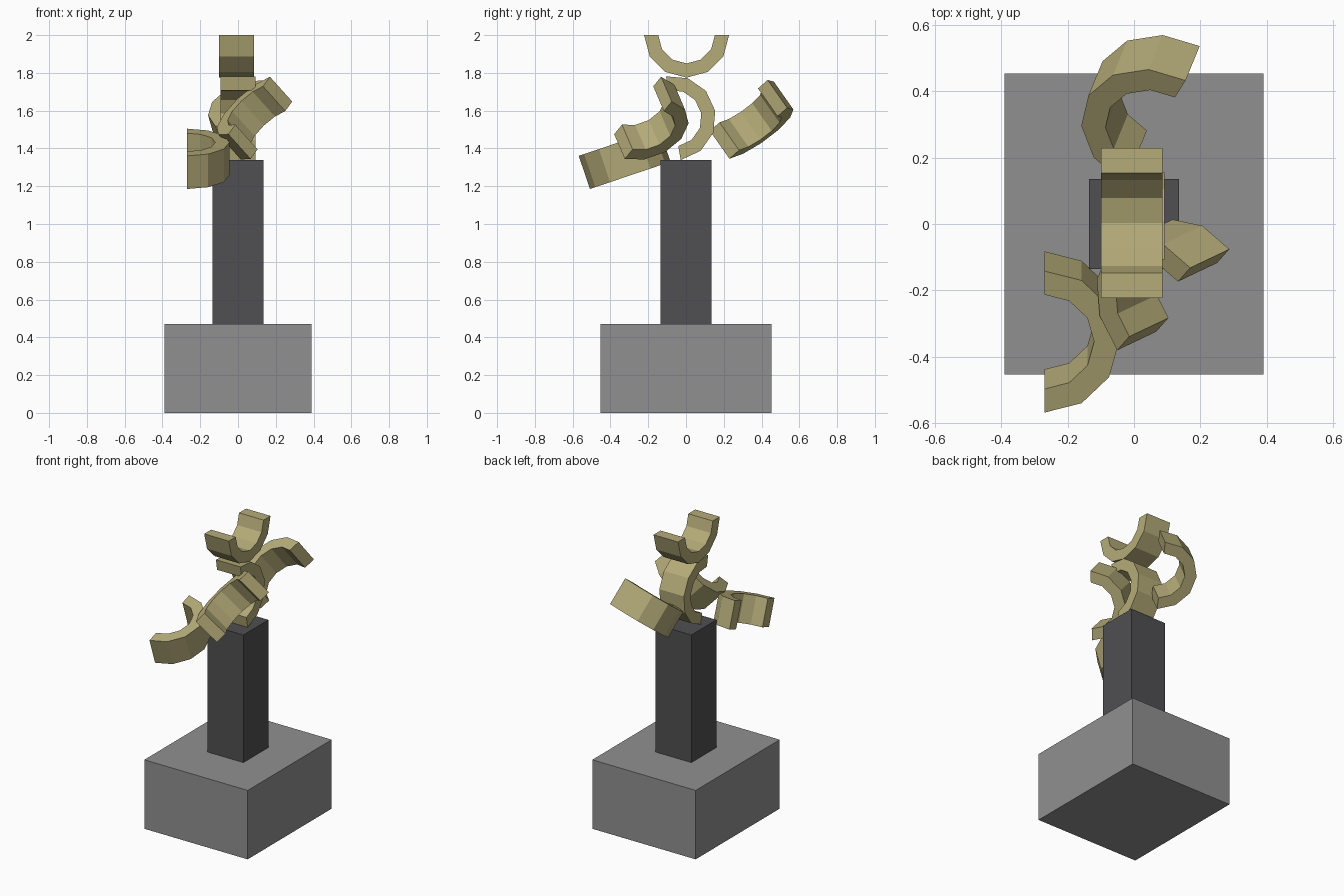
import bpy, bmesh, math
from mathutils import Vector

if "Cube" in bpy.data.objects:
    bpy.data.objects.remove(bpy.data.objects["Cube"])

R_OUT, R_IN, DEPTH, SEGS = 0.225, 0.15, 0.185, 6


def material(name, rgb):
    m = bpy.data.materials.new(name)
    m.diffuse_color = (*rgb, 1)
    m.use_nodes = True
    m.node_tree.nodes["Principled BSDF"].inputs["Base Color"].default_value = m.diffuse_color
    return m


def block(name, size, z0, mat):
    bpy.ops.mesh.primitive_cube_add(size=1, location=(0, 0, z0 + size[2] / 2))
    ob = bpy.context.object
    ob.name = name
    ob.scale = size
    bpy.ops.object.transform_apply(location=True, rotation=False, scale=True)
    ob.data.materials.append(mat)


def half_ring(name, centre, across, axis, bulge_hint, mat):
    """Six-sided half ring: 'across' joins its two ends, 'axis' is its width direction."""
    c, a = Vector(centre), Vector(across).normalized()
    w = Vector(axis)
    w = (w - a * w.dot(a)).normalized()
    b = w.cross(a)
    if b.dot(Vector(bulge_hint)) < 0:
        b = -b
    bm = bmesh.new()
    loops = []
    for i in range(SEGS + 1):
        t = math.pi * i / SEGS
        d = a * math.cos(t) + b * math.sin(t)
        loops.append([bm.verts.new(c + d * r + w * h) for r, h in (
            (R_OUT, -DEPTH / 2), (R_OUT, DEPTH / 2), (R_IN, DEPTH / 2), (R_IN, -DEPTH / 2))])
    for p, q in zip(loops, loops[1:]):
        for k in range(4):
            n = (k + 1) % 4
            bm.faces.new((p[k], p[n], q[n], q[k]))
    bm.faces.new(loops[0])
    bm.faces.new(loops[-1])
    bmesh.ops.recalc_face_normals(bm, faces=bm.faces)
    me = bpy.data.meshes.new(name)
    bm.to_mesh(me)
    bm.free()
    me.materials.append(mat)
    bpy.context.collection.objects.link(bpy.data.objects.new(name, me))


stone = material("stone_grey", (0.28, 0.28, 0.28))
dark = material("dark_grey", (0.08, 0.08, 0.085))
brass = material("brass", (0.46, 0.41, 0.19))

# Plinth and column
block("plinth", (0.78, 0.905, 0.47), 0, stone)
block("column", (0.27, 0.27, 0.87), 0.47, dark)

# Sculpture of five identical half rings
half_ring("top_ring", (-0.007, 0.003, 2.0), (0, 1, 0), (1, 0, 0), (0, 0, -1), brass)
half_ring("upright_ring", (0, -0.067, 1.56), (0, -0.174, 0.985), (1, 0, 0), (0, 1, 0), brass)
half_ring("left_ring", (-0.27, -0.325, 1.345), (0, 0.947, 0.32), (0, -0.32, 0.947), (1, 0, 0), brass)
half_ring("back_ring", (0.081, 0.331, 1.554), (0.425, 0.68, 0.6), (-0.23, -0.56, 0.8), (-0.88, 0.48, 0.08), brass)
half_ring("front_ring", (0.118, -0.228, 1.562), (0.489, 0.552, 0.676), (0.65, 0.32, -0.68), (-0.59, 0.77, -0.2), brass)
